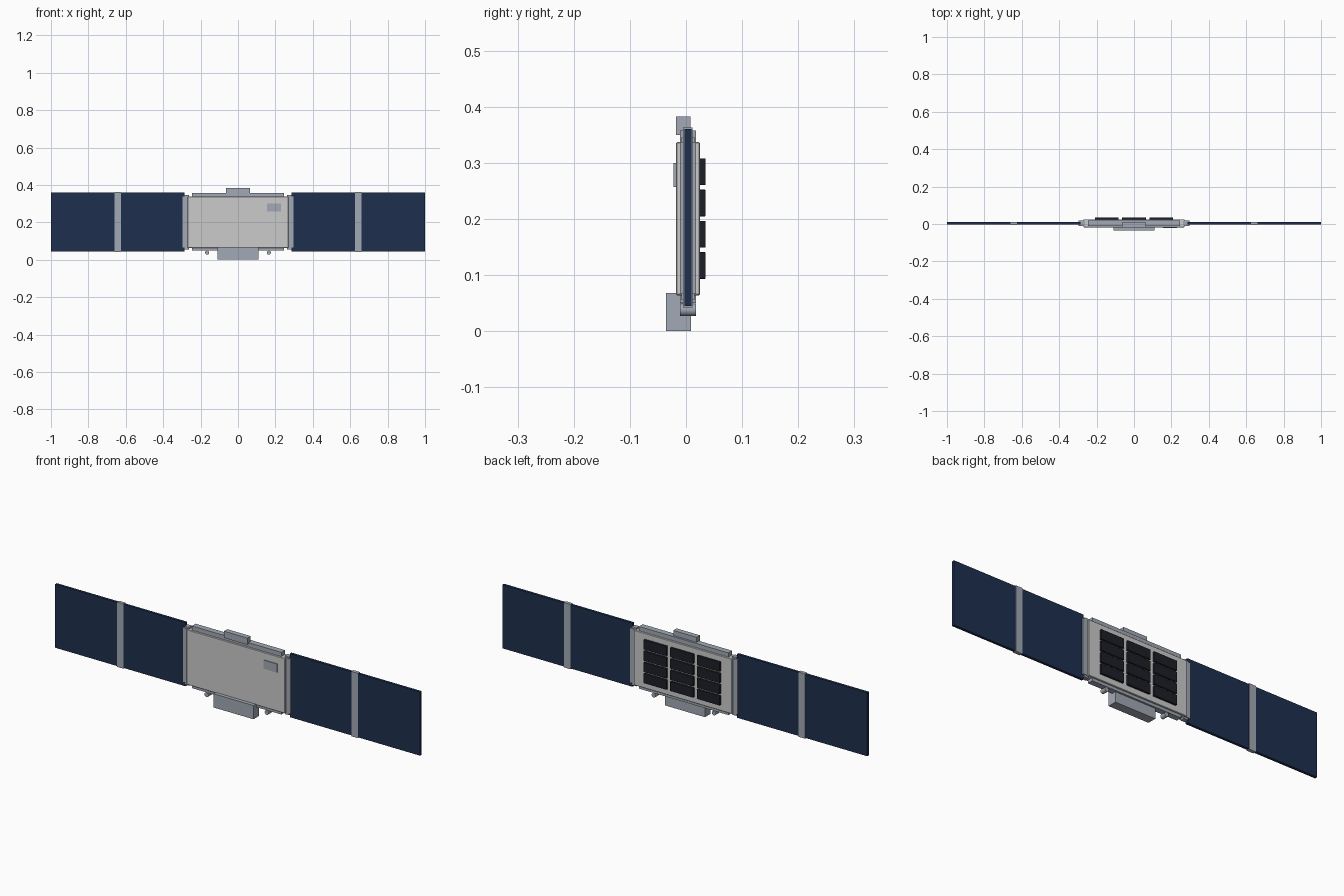
import bpy, math

if "Cube" in bpy.data.objects:
    bpy.data.objects.remove(bpy.data.objects["Cube"])

def material(name, color):
    m = bpy.data.materials.new(name)
    m.diffuse_color = (*color, 1)
    m.use_nodes = True
    m.node_tree.nodes["Principled BSDF"].inputs["Base Color"].default_value = m.diffuse_color
    return m

SHELL = material("shell_grey", (0.65, 0.66, 0.67))
METAL = material("metal_grey", (0.36, 0.40, 0.46))
BLUE = material("panel_blue", (0.013, 0.028, 0.075))
BLACK = material("cell_black", (0.012, 0.014, 0.02))

def box(name, x, y, z, mat, bevel=0, segments=2):
    """Box from (min, max) ranges on each axis."""
    bpy.ops.mesh.primitive_cube_add(
        size=1, location=[(r[0] + r[1]) / 2 for r in (x, y, z)])
    ob = bpy.context.object
    ob.name = name
    ob.scale = [r[1] - r[0] for r in (x, y, z)]
    bpy.ops.object.transform_apply(location=False, rotation=False, scale=True)
    ob.data.materials.append(mat)
    if bevel:
        m = ob.modifiers.new("bevel", 'BEVEL')
        m.width = bevel
        m.segments = segments
    return ob

def sided(s, a, b):
    return tuple(sorted((s * a, s * b)))

# Central body, rails, base block and top block
box("body", (-0.27, 0.27), (-0.018, 0.025), (0.064, 0.337), SHELL, 0.002, 1)
box("top_rail", (-0.245, 0.245), (-0.011, 0.018), (0.335, 0.358), METAL)
box("bottom_rail", (-0.245, 0.245), (-0.011, 0.018), (0.05, 0.066), METAL)
box("base_block", (-0.11, 0.11), (-0.036, 0.009), (0, 0.068), METAL)
box("top_block", (-0.064, 0.064), (-0.018, 0.008), (0.35, 0.383), METAL)
box("front_plate", (0.155, 0.23), (-0.022, -0.017), (0.257, 0.3), METAL)

# Rear grid of dark cells, three columns by four rows
for col in range(3):
    for row in range(4):
        cx, z0 = (col - 1) * 0.146, 0.093 + row * 0.0557
        box(f"rear_cell_{col}_{row}", (cx - 0.063, cx + 0.063),
            (0.023, 0.035), (z0, z0 + 0.048), BLACK, 0.002)

# Wings: two panels, a joint strip, hinge posts and pegs on each side
for s, side in ((-1, "left"), (1, "right")):
    box(f"{side}_inner_panel", sided(s, 0.286, 0.646), (-0.003, 0.010),
        (0.045, 0.36), BLUE)
    box(f"{side}_outer_panel", sided(s, 0.644, 1.0), (-0.003, 0.010),
        (0.045, 0.36), BLUE)
    box(f"{side}_joint_strip", sided(s, 0.625, 0.661), (-0.005, 0.012),
        (0.042, 0.363), METAL)
    box(f"{side}_hinge_post", sided(s, 0.266, 0.296), (-0.011, 0.018),
        (0.066, 0.337), METAL)
    for z, tag in ((0.064, "lower"), (0.337, "upper")):
        box(f"{side}_{tag}_hinge_tab", sided(s, 0.262, 0.286), (-0.008, 0.015),
            (z - 0.008, z + 0.008), METAL)
    bpy.ops.mesh.primitive_cylinder_add(
        vertices=24, radius=0.011, depth=0.029,
        location=(s * 0.165, 0.0035, 0.038), rotation=(math.pi / 2, 0, 0))
    peg = bpy.context.object
    peg.name = f"{side}_peg"
    peg.data.materials.append(METAL)
    bpy.ops.object.shade_smooth_by_angle()
